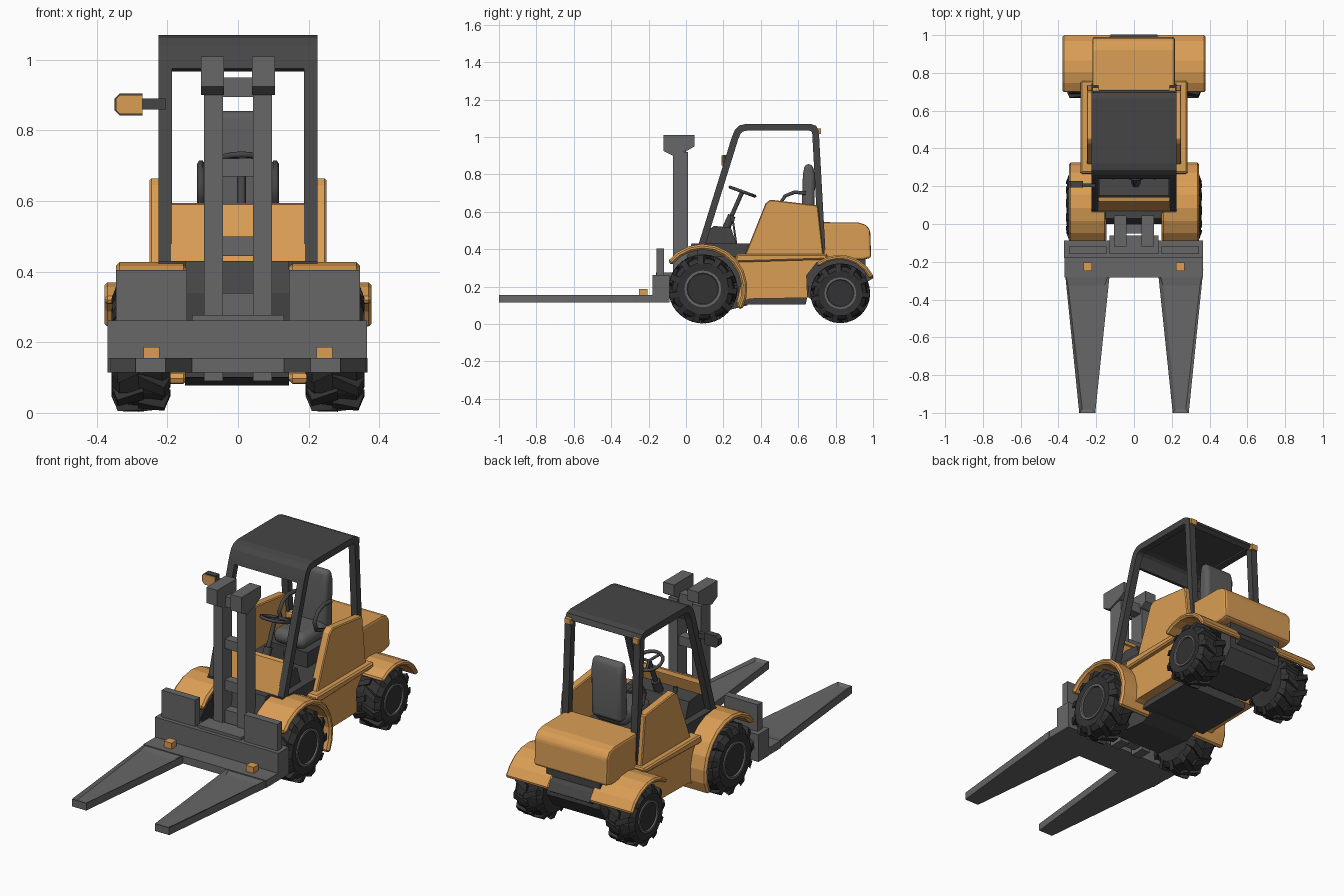
import bpy, bmesh, math
from mathutils import Vector, Matrix

if "Cube" in bpy.data.objects:
    bpy.data.objects.remove(bpy.data.objects["Cube"])


def material(name, rgb):
    m = bpy.data.materials.new(name)
    m.diffuse_color = (*rgb, 1)
    m.use_nodes = True
    m.node_tree.nodes["Principled BSDF"].inputs["Base Color"].default_value = m.diffuse_color
    return m


ORANGE = material("orange paint", (0.70, 0.34, 0.09))
STEEL = material("mast grey", (0.135, 0.135, 0.135))
FRAME = material("frame dark grey", (0.06, 0.06, 0.06))
RUBBER = material("tyre rubber", (0.032, 0.032, 0.032))
SEAT = material("seat grey", (0.11, 0.11, 0.11))


def finish(name, bm, mat, bevel=0, segs=1, smooth=False):
    bmesh.ops.recalc_face_normals(bm, faces=bm.faces)
    me = bpy.data.meshes.new(name)
    bm.to_mesh(me)
    bm.free()
    me.materials.append(mat)
    ob = bpy.data.objects.new(name, me)
    bpy.context.collection.objects.link(ob)
    if bevel:
        b = ob.modifiers.new("bevel", 'BEVEL')
        b.width, b.segments = bevel, segs
    if smooth:
        bpy.context.view_layer.objects.active = ob
        ob.select_set(True)
        bpy.ops.object.shade_smooth_by_angle(angle=math.radians(40))
        ob.select_set(False)
    return ob


def box(name, x, y, z, mat, **kw):
    bm = bmesh.new()
    bmesh.ops.create_cube(bm, size=1)
    for v in bm.verts:
        v.co = [(r[0] + r[1]) / 2 + c * (r[1] - r[0]) for r, c in zip((x, y, z), v.co)]
    return finish(name, bm, mat, **kw)


def prism(name, pts, x0, x1, mat, **kw):
    """Side outline of (y, z) points extruded across x."""
    bm = bmesh.new()
    f = bm.faces.new([bm.verts.new((x0, y, z)) for y, z in pts])
    g = bmesh.ops.extrude_face_region(bm, geom=[f])
    bmesh.ops.translate(bm, verts=[v for v in g["geom"] if isinstance(v, bmesh.types.BMVert)], vec=(x1 - x0, 0, 0))
    return finish(name, bm, mat, **kw)


def strip(path, t):
    """Thicken an open (y, z) path inward into a closed outline."""
    p = [Vector(q) for q in path]
    inner = []
    for i, q in enumerate(p):
        a = (q - p[i - 1]).normalized() if i else (p[1] - q).normalized()
        b = (p[i + 1] - q).normalized() if i < len(p) - 1 else a
        n = Vector((a.y + b.y, -a.x - b.x)).normalized()
        inner.append(q + n * t / max(0.5, n.dot(Vector((a.y, -a.x)))))
    return [tuple(q) for q in p + inner[::-1]]


def arc(cy, cz, r, a0, a1, n):
    return [(cy + r * math.cos(math.radians(a0 + (a1 - a0) * i / n)),
             cz + r * math.sin(math.radians(a0 + (a1 - a0) * i / n))) for i in range(n + 1)]


def lathe(name, profile, n, loc, mat, **kw):
    """Spin (radius, x) points round the x axis."""
    bm = bmesh.new()
    rings = [[bm.verts.new((loc[0] + x, loc[1] + r * math.cos(math.tau * i / n), loc[2] + r * math.sin(math.tau * i / n)))
              for i in range(n)] for r, x in profile]
    for a, b in zip(rings, rings[1:]):
        for i in range(n):
            bm.faces.new((a[i], a[(i + 1) % n], b[(i + 1) % n], b[i]))
    bm.faces.new(rings[0])
    bm.faces.new(rings[-1])
    return finish(name, bm, mat, **kw)


def tube(name, pts, r, mat, closed=False):
    cu = bpy.data.curves.new(name, 'CURVE')
    cu.dimensions, cu.bevel_depth, cu.bevel_resolution, cu.use_fill_caps = '3D', r, 1, True
    s = cu.splines.new('POLY')
    s.points.add(len(pts) - 1)
    for p, c in zip(s.points, pts):
        p.co = (*c, 1)
    s.use_cyclic_u = closed
    cu.materials.append(mat)
    ob = bpy.data.objects.new(name, cu)
    bpy.context.collection.objects.link(ob)


def wheel(name, s, y, z, r):
    w, k, cx = 0.075, r / 0.185, s * 0.275
    lathe(name + "_tyre", [(0.09 * k, -w), (0.14 * k, -w - .006), (0.165 * k, -w + .015), (0.172 * k, 0),
                           (0.165 * k, w - .015), (0.14 * k, w + .006), (0.09 * k, w)], 14, (cx, y, z), RUBBER)
    # slanted tread lugs, staggered left and right
    bm = bmesh.new()
    for i in range(22):
        side = 1 if i % 2 else -1
        vs = bmesh.ops.create_cube(bm, size=1)["verts"]
        for v in vs:
            outer = v.co.x * side > 0
            hi = v.co.z > 0
            x = side * ((0.066 if hi else 0.084) if outer else -0.008)
            rad = k * ((0.183 if hi else 0.135) if outer else (0.185 if hi else 0.155))
            a = math.tau * i / 22 + v.co.y * 0.2 + (0.22 if outer else 0)
            v.co = (cx + x, y + rad * math.cos(a), z + rad * math.sin(a))
    finish(name + "_tread", bm, RUBBER)
    lathe(name + "_rim", [(0.098 * k, -s * .07), (0.098 * k, s * .083), (0.085 * k, s * .083), (0.072 * k, s * .05),
                          (0.05 * k, s * .045), (0.042 * k, s * .065), (0.025 * k, s * .068)], 20, (cx, y, z), STEEL, smooth=True)


cage = [(0.065, 0.42), (0.245, 1.0), (0.262, 1.04), (0.285, 1.062), (0.32, 1.07), (0.665, 1.07),
        (0.695, 1.06), (0.71, 1.035), (0.745, 0.40)]

for s, side in ((-1, "left"), (1, "right")):
    def X(a, b):
        return sorted((s * a, s * b))
    wheel("front_wheel_" + side, s, 0.09, 0.188, 0.185)
    wheel("rear_wheel_" + side, s, 0.825, 0.165, 0.16)
    # fenders
    prism("front_fender_" + side, strip(arc(0.09, 0.19, 0.238, 142, -28, 10), 0.03), *X(0.145, 0.345), ORANGE, bevel=0.01)
    prism("rear_fender_" + side, strip(arc(0.82, 0.165, 0.205, 128, 26, 6), 0.025), *X(0.12, 0.378), ORANGE, bevel=0.008)
    # body sides
    prism("lower_side_" + side, [(0.27, 0.36), (0.30, 0.24), (0.27, 0.11), (0.34, 0.135), (0.65, 0.14), (0.645, 0.26),
                                 (0.70, 0.33), (0.78, 0.36)], *X(0.14, 0.255), ORANGE)
    prism("side_ledge_" + side, [(0.26, 0.33), (0.75, 0.345), (0.76, 0.375), (0.27, 0.375)], *X(0.15, 0.282), ORANGE, bevel=0.008)
    prism("side_panel_" + side, [(0.315, 0.37), (0.425, 0.645), (0.45, 0.665), (0.705, 0.635), (0.735, 0.37)],
          *X(0.205, 0.25), ORANGE, bevel=0.005)
    # overhead guard side and its rear lamp
    prism("guard_side_" + side, strip(cage, 0.036), *X(0.187, 0.225), FRAME)
    box("guard_lamp_" + side, X(0.185, 0.22), (0.70, 0.722), (1.015, 1.045), ORANGE)
    # mast
    box("mast_upright_" + side, X(0.043, 0.097), (-0.07, 0.012), (0.09, 0.92), STEEL)
    prism("mast_head_" + side, [(-0.12, 1.01), (-0.12, 0.925), (-0.07, 0.90), (0.012, 0.93), (0.045, 0.95), (0.045, 1.01)],
          *X(0.04, 0.105), STEEL)
    # load guard plate and marker block
    box("load_plate_" + side, X(0.145, 0.345), (-0.158, -0.118), (0.25, 0.405), STEEL)
    box("marker_" + side, X(0.222, 0.267), (-0.25, -0.205), (0.15, 0.187), ORANGE)
    # tapered fork with a recessed top
    bm = bmesh.new()
    out = [(0.367, -0.24), (0.29, -1.0), (0.205, -1.0), (0.13, -0.28), (0.13, -0.24)]
    f = bm.faces.new([bm.verts.new((s * x, y, 0.155)) for x, y in out])
    e = bmesh.ops.extrude_face_region(bm, geom=[f])
    top = [g for g in e["geom"] if isinstance(g, bmesh.types.BMFace)][0]
    bmesh.ops.translate(bm, verts=f.verts[:], vec=(0, 0, -0.04))
    bmesh.ops.inset_region(bm, faces=[top], thickness=0.024)
    for v in top.verts:
        v.co.z -= 0.01
        v.co.y = min(v.co.y, -0.325)
    finish("fork_" + side, bm, STEEL)
    # armrest loop
    tube("armrest_" + side, [(s * 0.105, y, z) for y, z in
                             [(0.64, 0.70), (0.58, 0.705), (0.53, 0.685), (0.50, 0.64), (0.52, 0.59), (0.60, 0.56)]], 0.011, FRAME)
    # control levers
    tube("lever_" + side, [(s * 0.11, 0.27, 0.42), (s * 0.11, 0.25, 0.56)], 0.006, FRAME)
    tube("lever_knob_" + side, [(s * 0.11, 0.25, 0.55), (s * 0.11, 0.247, 0.58)], 0.012, FRAME)

# roof and front cowl between the guard sides
prism("guard_roof", strip([(0.237, 0.975)] + cage[1:8], 0.028), -0.19, 0.19, FRAME)
prism("front_cowl", strip([(0.068, 0.43), (0.118, 0.59), (0.14, 0.595)], 0.022), -0.19, 0.19, ORANGE)

# mast cross bars
for i, (z0, z1) in enumerate(((0.895, 0.95), (0.67, 0.72), (0.445, 0.50), (0.26, 0.34), (0.11, 0.17))):
    box("mast_crossbar_%d" % i, (-0.045, 0.045), (-0.05, 0.0), (z0, z1), STEEL)

# carriage
box("carriage", (-0.37, 0.365), (-0.18, -0.088), (0.115, 0.262), STEEL)
box("carriage_centre", (-0.13, 0.13), (-0.16, -0.06), (0.20, 0.277), STEEL)
box("fork_base", (-0.367, 0.365), (-0.282, -0.088), (0.115, 0.155), STEEL)

# chassis
prism("front_chassis", [(0.0, 0.34), (0.03, 0.43), (0.33, 0.43), (0.33, 0.10), (0.24, 0.078), (0.02, 0.10)], -0.15, 0.145, FRAME)
box("cab_floor", (-0.225, 0.225), (0.06, 0.74), (0.36, 0.43), FRAME)
prism("belly_pan", [(0.28, 0.13), (0.31, 0.105), (0.64, 0.105), (0.66, 0.2), (0.28, 0.2)], -0.2, 0.2, FRAME)
prism("rear_chassis", [(0.62, 0.36), (0.63, 0.16), (0.70, 0.11), (0.90, 0.12), (0.96, 0.2), (0.96, 0.36)], -0.16, 0.16, FRAME)
prism("rear_bumper", strip(arc(0.82, 0.165, 0.2, 80, 24, 4), 0.04), -0.125, 0.125, FRAME)
for n, y, z in (("front", 0.09, 0.188), ("rear", 0.825, 0.165)):
    lathe(n + "_axle", [(0.035, -0.26), (0.035, 0.26)], 10, (0, y, z), FRAME)

# counterweight
prism("counterweight", [(0.70, 0.545), (0.92, 0.543), (0.965, 0.53), (0.985, 0.50), (0.99, 0.355), (0.95, 0.345), (0.70, 0.345)],
      -0.22, 0.216, ORANGE, bevel=0.012, segs=2)

# driver seat
box("seat_base", (-0.12, 0.12), (0.42, 0.70), (0.42, 0.51), FRAME)
box("seat_cushion", (-0.095, 0.095), (0.42, 0.66), (0.505, 0.585), SEAT, bevel=0.035, segs=3, smooth=True)
prism("seat_back", [(0.615, 0.54), (0.625, 0.80), (0.635, 0.855), (0.675, 0.855), (0.69, 0.80), (0.685, 0.54)],
      -0.09, 0.09, SEAT, bevel=0.025, segs=3, smooth=True)

# dashboard and steering
prism("dashboard", [(0.09, 0.43), (0.115, 0.50), (0.15, 0.525), (0.24, 0.515), (0.27, 0.43)], -0.185, 0.185, FRAME)
tube("steering_column", [(0.01, 0.20, 0.48), (0.01, 0.245, 0.58)], 0.024, FRAME)
tube("steering_shaft", [(0.01, 0.24, 0.57), (0.01, 0.30, 0.705)], 0.013, FRAME)
tilt = Matrix.Translation((0.01, 0.302, 0.708)) @ Matrix.Rotation(math.radians(-20), 4, 'X')
rim = [tilt @ Vector((0.07 * math.cos(math.tau * i / 16), 0.07 * math.sin(math.tau * i / 16), 0)) for i in range(16)]
tube("steering_wheel", rim, 0.009, FRAME, closed=True)
for i in (0, 5, 11):
    tube("steering_spoke_%d" % i, [tilt @ Vector((0, 0, 0)), rim[i]], 0.007, FRAME)

# side mirror
box("mirror_arm", (-0.275, -0.205), (0.195, 0.215), (0.86, 0.89), FRAME)
for n, g, y, m in (("mirror_housing", 0, (0.195, 0.228), FRAME), ("mirror_face", 0.005, (0.19, 0.196), ORANGE)):
    bm = bmesh.new()
    out = [(-0.27, 0.842 + g), (-0.27, 0.905 - g), (-0.335, 0.905 - g), (-0.35 + g, 0.89), (-0.35 + g, 0.857), (-0.335, 0.842 + g)]
    a, b = [[bm.verts.new((x, yy, z)) for x, z in out] for yy in y]
    bm.faces.new(a)
    bm.faces.new(b)
    for i in range(6):
        bm.faces.new((a[i], a[i - 1], b[i - 1], b[i]))
    finish(n, bm, m)
